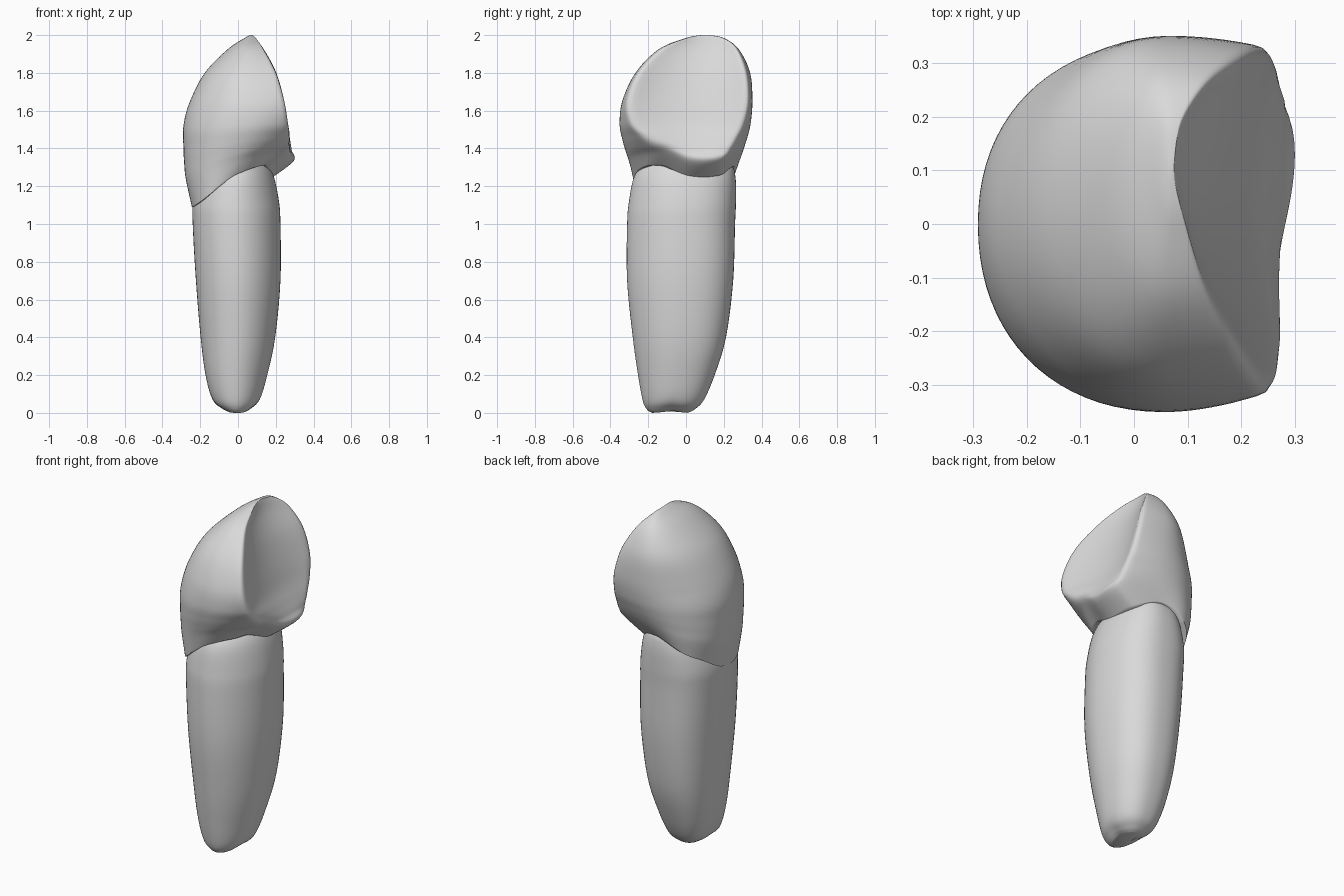
import bpy, bmesh, math

if "Cube" in bpy.data.objects:
    bpy.data.objects.remove(bpy.data.objects["Cube"])

enamel = bpy.data.materials.new("light_grey")
enamel.diffuse_color = (0.7, 0.7, 0.7, 1)
enamel.use_nodes = True
enamel.node_tree.nodes["Principled BSDF"].inputs["Base Color"].default_value = enamel.diffuse_color


def catmull(a, b, c, d, t):
    return 0.5 * (2 * b + (c - a) * t + (2 * a - 5 * b + 4 * c - d) * t * t
                  + (3 * b - a - 3 * c + d) * t ** 3)


def smooth_rows(rows, steps):
    """Catmull-Rom interpolation between parameter rows."""
    out = []
    n = len(rows)
    for i in range(n - 1):
        near = rows[max(i - 1, 0)], rows[i], rows[i + 1], rows[min(i + 2, n - 1)]
        for s in range(steps):
            out.append([catmull(*p, s / steps) for p in zip(*near)])
    out.append(list(rows[-1]))
    return out


def loft(name, rings, cap_start, cap_end, angle):
    bm = bmesh.new()
    loops = [[bm.verts.new(p) for p in ring] for ring in rings]
    n = len(loops[0])
    for a, b in zip(loops, loops[1:]):
        for i in range(n):
            j = (i + 1) % n
            bm.faces.new((a[i], a[j], b[j], b[i]))
    if cap_start:
        bm.faces.new(loops[0])
    if cap_end:
        bm.faces.new(loops[-1])
    bmesh.ops.recalc_face_normals(bm, faces=bm.faces)
    mesh = bpy.data.meshes.new(name)
    bm.to_mesh(mesh)
    bm.free()
    obj = bpy.data.objects.new(name, mesh)
    bpy.context.collection.objects.link(obj)
    mesh.materials.append(enamel)
    bpy.ops.object.select_all(action='DESELECT')
    obj.select_set(True)
    bpy.context.view_layer.objects.active = obj
    bpy.ops.object.shade_smooth_by_angle(angle=math.radians(angle))
    return obj


# Root: tapering superellipse sections (z, x min, x max, y min, y max)
root_rows = [
    (0.005, -0.05, 0.04, -0.18, 0.01),
    (0.022, -0.085, 0.07, -0.207, 0.045),
    (0.07, -0.135, 0.115, -0.23, 0.095),
    (0.20, -0.172, 0.155, -0.254, 0.152),
    (0.40, -0.198, 0.197, -0.282, 0.212),
    (0.70, -0.223, 0.225, -0.312, 0.25),
    (1.00, -0.24, 0.225, -0.312, 0.26),
    (1.12, -0.238, 0.217, -0.302, 0.265),
    (1.25, -0.20, 0.19, -0.275, 0.262),
    (1.32, -0.15, 0.15, -0.22, 0.235),
    (1.36, -0.08, 0.08, -0.13, 0.13),
]


def root_ring(row, n=64):
    z, x0, x1, y0, y1 = row
    ring = []
    for i in range(n):
        a = 2 * math.pi * (i + 0.5) / n
        c, s = math.cos(a), math.sin(a)
        # fuller at the back, flatter at the front right
        e = 2 / ((2.4 if s > 0 else 1.9) if c > 0 else (2.55 if s > 0 else 2.15))
        x = (x0 + x1) / 2 + (x1 - x0) / 2 * math.copysign(abs(c) ** e, c)
        y = (y0 + y1) / 2 + (y1 - y0) / 2 * math.copysign(abs(s) ** e, s)
        low = max(0, 1 - z / 0.1)
        dip = 0.012 * low * math.exp(-((y + 0.08) / 0.05) ** 2)
        ring.append((x, y, z + dip - 0.005 * low))
    return ring


loft("root", [root_ring(r) for r in smooth_rows(root_rows, 5)], True, True, 80)

# Crown: D-shaped sections, round at the left and cut by a hollow face at the right
# (z, left x, left y, widest x, front y, back y, front corner, face middle, back corner)
crown_rows = [
    (1.25, -0.246, 0.0, -0.06, -0.274, 0.264, 0.13, -0.20, 0.18, 0.05, 0.15, 0.19),
    (1.335, -0.277, 0.0, -0.02, -0.297, 0.292, 0.205, -0.18, 0.29, 0.07, 0.27, 0.205),
    (1.39, -0.286, 0.0, 0.01, -0.317, 0.309, 0.262, -0.185, 0.28, 0.06, 0.283, 0.235),
    (1.45, -0.29, 0.0, 0.03, -0.337, 0.326, 0.278, -0.23, 0.256, 0.05, 0.28, 0.265),
    (1.53, -0.29, 0.0, 0.05, -0.352, 0.343, 0.274, -0.29, 0.222, 0.03, 0.272, 0.302),
    (1.65, -0.255, 0.0, 0.06, -0.338, 0.352, 0.255, -0.31, 0.188, 0.03, 0.255, 0.328),
    (1.80, -0.177, 0.03, 0.05, -0.268, 0.34, 0.21, -0.253, 0.143, 0.05, 0.212, 0.316),
    (1.925, -0.055, 0.08, 0.06, -0.145, 0.28, 0.14, -0.13, 0.097, 0.09, 0.142, 0.268),
    (1.985, 0.035, 0.1, 0.07, 0.0, 0.2, 0.095, 0.005, 0.08, 0.1, 0.09, 0.195),
    (2.0, 0.065, 0.1, 0.07, 0.08, 0.12, 0.075, 0.082, 0.075, 0.1, 0.075, 0.118),
]

# Height of the gum margin every 45 degrees, starting at +x
margin = [1.25, 1.255, 1.305, 1.21, 1.10, 1.115, 1.265, 1.31]


def margin_height(x, y):
    a = (math.atan2(y, x) / (math.pi / 4)) % 8
    i = int(a) % 8
    return catmull(*(margin[(i + k) % 8] for k in (-1, 0, 1, 2)), a - int(a))


def crown_outline(row):
    z, xl, yl, xw, yf, yb, cfx, cfy, mx, my, cbx, cby = row
    q, e, f = 20, 12, 24
    # round left side gets squarer towards the neck
    p = 2 / (2 + 0.5 * min(1, max(0, (1.6 - z) / 0.35)))
    pts = []
    # hollow face, back corner to front corner
    for i in range(f):
        t = i / f
        w0, w1, w2 = (1 - t) * (1 - 2 * t), 4 * t * (1 - t), t * (2 * t - 1)
        pts.append((w0 * cbx + w1 * mx + w2 * cfx, w0 * cby + w1 * my + w2 * cfy))
    # front corner to front, round the left side, then to the back corner
    for i in range(e):
        t = 1 - i / e
        pts.append((xw + (cfx - xw) * t, yf + (cfy - yf) * t * t))
    for i in range(q):
        a = math.pi / 2 * i / q
        pts.append((xw + (xl - xw) * math.sin(a) ** p, yl + (yf - yl) * math.cos(a) ** p))
    for i in range(q):
        a = math.pi / 2 * i / q
        pts.append((xw + (xl - xw) * math.cos(a) ** p, yl + (yb - yl) * math.sin(a) ** p))
    for i in range(e):
        t = i / e
        pts.append((xw + (cbx - xw) * t, yb + (cby - yb) * t * t))
    # soften the two corners
    n = len(pts)
    for _ in range(2):
        pts = [tuple(0.25 * pts[i - 1][k] + 0.5 * pts[i][k] + 0.25 * pts[(i + 1) % n][k]
                     for k in (0, 1)) for i in range(n)]
    return z, pts


sections = [crown_outline(r) for r in smooth_rows(crown_rows, 6)]
heights = [margin_height(x, y) for x, y in sections[0][1]]
rings = []
for z, pts in sections:
    # stretch the lower rows gradually to the gum margin
    w = max(0, (1.6 - z) / 0.35) ** 1.6
    rings.append([(x, y, z + (m - 1.25) * w) for (x, y), m in zip(pts, heights)])
# Lip tucked in under the margin
rings.insert(0, [(x * 0.8, y * 0.8, z + 0.005) for x, y, z in rings[0]])
loft("crown", rings, False, True, 75)
